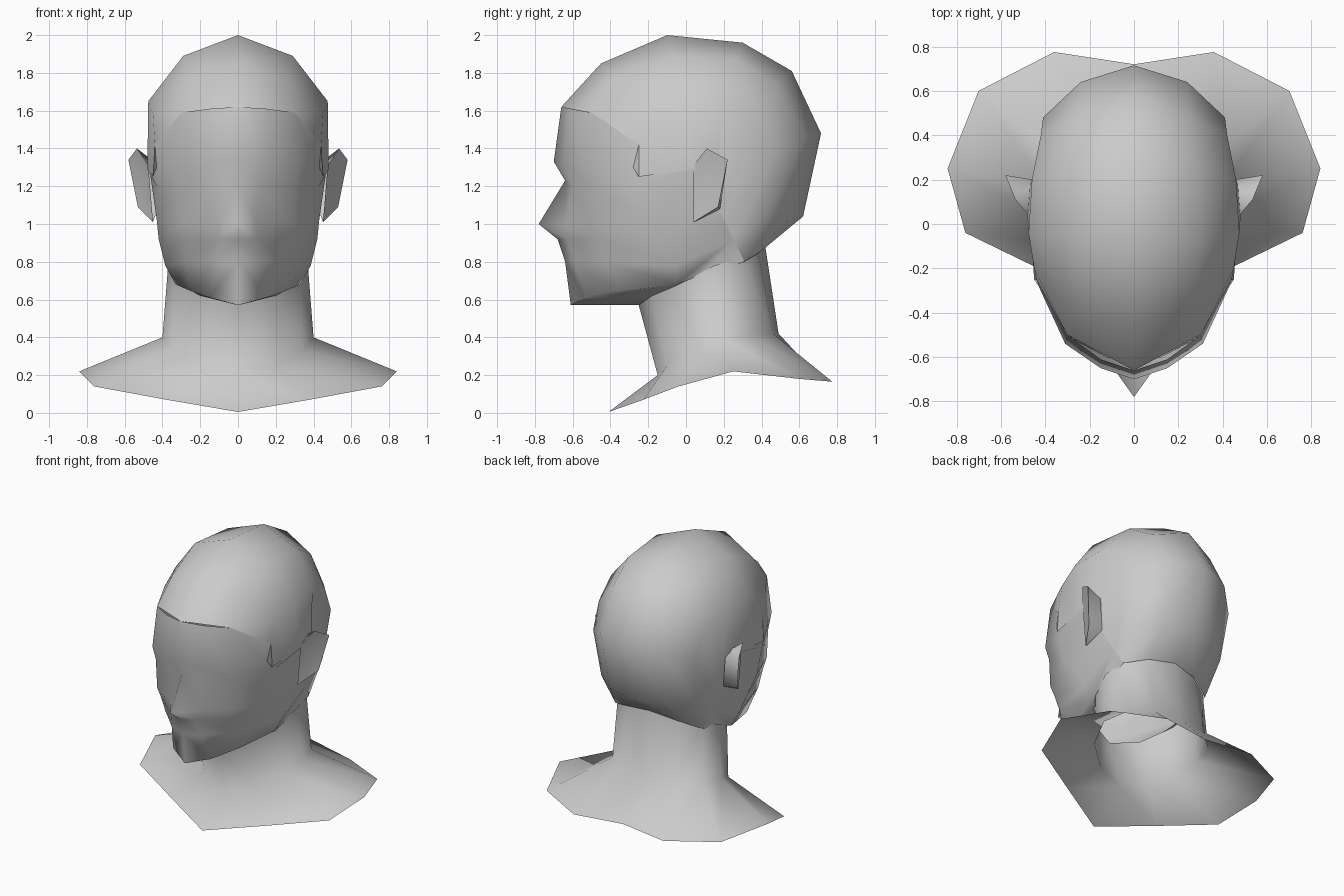
import bpy, bmesh, math
from mathutils import Vector

if "Cube" in bpy.data.objects:
    bpy.data.objects.remove(bpy.data.objects["Cube"])


def finish(name, bm, inside):
    """Orient faces away from a point, mirror across x = 0, shade smooth."""
    bmesh.ops.remove_doubles(bm, verts=bm.verts, dist=0.0005)
    bmesh.ops.recalc_face_normals(bm, faces=bm.faces)
    c = Vector(inside)
    bm.normal_update()
    if sum(f.normal.dot(f.calc_center_median() - c) * f.calc_area() for f in bm.faces) < 0:
        bmesh.ops.reverse_faces(bm, faces=bm.faces)
    mesh = bpy.data.meshes.new(name)
    bm.to_mesh(mesh)
    bm.free()
    ob = bpy.data.objects.new(name, mesh)
    bpy.context.collection.objects.link(ob)
    bpy.ops.object.select_all(action='DESELECT')
    ob.select_set(True)
    bpy.context.view_layer.objects.active = ob
    bpy.ops.object.shade_smooth_by_angle(angle=math.radians(65))
    m = ob.modifiers.new("mirror", 'MIRROR')
    m.use_mirror_merge = True
    m.merge_threshold = 0.002
    return ob


def loft(name, lines, inside):
    """Skin neighbouring guide lines with quads."""
    bm = bmesh.new()
    rows = [[bm.verts.new(p) for p in line] for line in lines]
    for a, b in zip(rows, rows[1:]):
        for i in range(len(a) - 1):
            bm.faces.new((a[i], a[i + 1], b[i + 1], b[i]))
    return finish(name, bm, inside)


def on_centre(profile):
    return [(0, y, z) for y, z in profile]


# Edge shared by hair and face: temple, over the ear, down to the nape
hair_edge = [(.45, -.25, 1.25), (.46, -.1, 1.27), (.48, .03, 1.29), (.47, .17, 1.30),
             (.43, .17, 1.09), (.41, .21, 1.0), (.385, .25, .92), (.35, .31, .80)]

# Hair cap: front-to-back guide lines
crown = on_centre([(-.66, 1.62), (-.45, 1.85), (-.1, 2.0), (.3, 1.96),
                   (.56, 1.81), (.715, 1.48), (.62, 1.04), (.42, .88)])
upper_side = [(.30, -.50, 1.59), (.27, -.37, 1.77), (.29, -.08, 1.89), (.27, .27, 1.87),
              (.25, .48, 1.74), (.24, .64, 1.46), (.22, .56, 1.04), (.2, .39, .85)]
temple = [(.44, -.25, 1.42), (.45, -.20, 1.58), (.475, -.04, 1.65), (.46, .2, 1.66),
          (.42, .40, 1.56), (.41, .48, 1.38), (.38, .43, 1.04), (.35, .31, .80)]
loft("hair", [crown, upper_side, temple, hair_edge], (0, .05, 1.3))

# Face: top-to-bottom guide lines from hairline to throat
face_profile = on_centre([(-.66, 1.62), (-.70, 1.33), (-.64, 1.23), (-.78, 1.0),
                          (-.68, .92), (-.64, .80), (-.61, .57), (-.25, .57)])
nose_side = [(.15, -.61, 1.61), (.15, -.65, 1.32), (.12, -.60, 1.2), (.10, -.64, .99),
             (.10, -.63, .92), (.12, -.59, .80), (.15, -.53, .61), (.2, -.18, .62)]
cheek = [(.30, -.50, 1.59), (.31, -.54, 1.31), (.31, -.50, 1.2), (.30, -.50, 1.0),
         (.29, -.47, .92), (.28, -.43, .80), (.25, -.34, .645), (.29, -.06, .67)]
jaw = [(.44, -.25, 1.42), (.43, -.28, 1.3), (.43, -.26, 1.2), (.43, -.2, 1.02),
       (.42, -.12, .92), (.385, -.05, .78), (.33, -.05, .68), (.35, .10, .74)]
loft("face", [face_profile, nose_side, cheek, jaw, hair_edge], (0, 0, 1.1))

# Neck and open shoulder shell: front-to-back half rings
neck_top = [(0, -.25, .57), (.2, -.18, .62), (.33, 0, .70), (.37, .15, .78),
            (.34, .30, .82), (.2, .38, .86), (0, .42, .88)]
neck_base = [(0, -.15, .20), (.2, -.10, .25), (.34, 0, .33), (.40, .17, .40),
             (.36, .33, .41), (.2, .46, .42), (0, .49, .42)]
shoulder_rim = [(0, -.41, .005), (.38, -.225, .07), (.76, -.04, .14), (.84, .25, .22),
                (.70, .60, .18), (.36, .775, .165), (0, .72, .17)]
loft("neck_and_shoulders", [neck_top, neck_base, shoulder_rim], (0, .15, 0))

# Ears: a rim fanned to the front, with a back strip joining the head
rim = [(.475, .04, 1.31), (.535, .11, 1.40), (.58, .22, 1.34), (.53, .17, 1.09), (.45, .04, 1.01)]
root = [(.475, .04, 1.31), (.47, .14, 1.35), (.455, .20, 1.30), (.425, .18, 1.08), (.45, .04, 1.01)]
bm = bmesh.new()
outer = [bm.verts.new(p) for p in rim]
inner = [bm.verts.new(p) for p in root]
hollow = bm.verts.new((.50, .12, 1.23))
for i in range(5):
    j = (i + 1) % 5
    bm.faces.new((outer[i], outer[j], hollow))
    if i < 4:
        bm.faces.new((outer[i], inner[i], inner[j], outer[j]))
finish("ears", bm, (.46, .13, 1.2))
